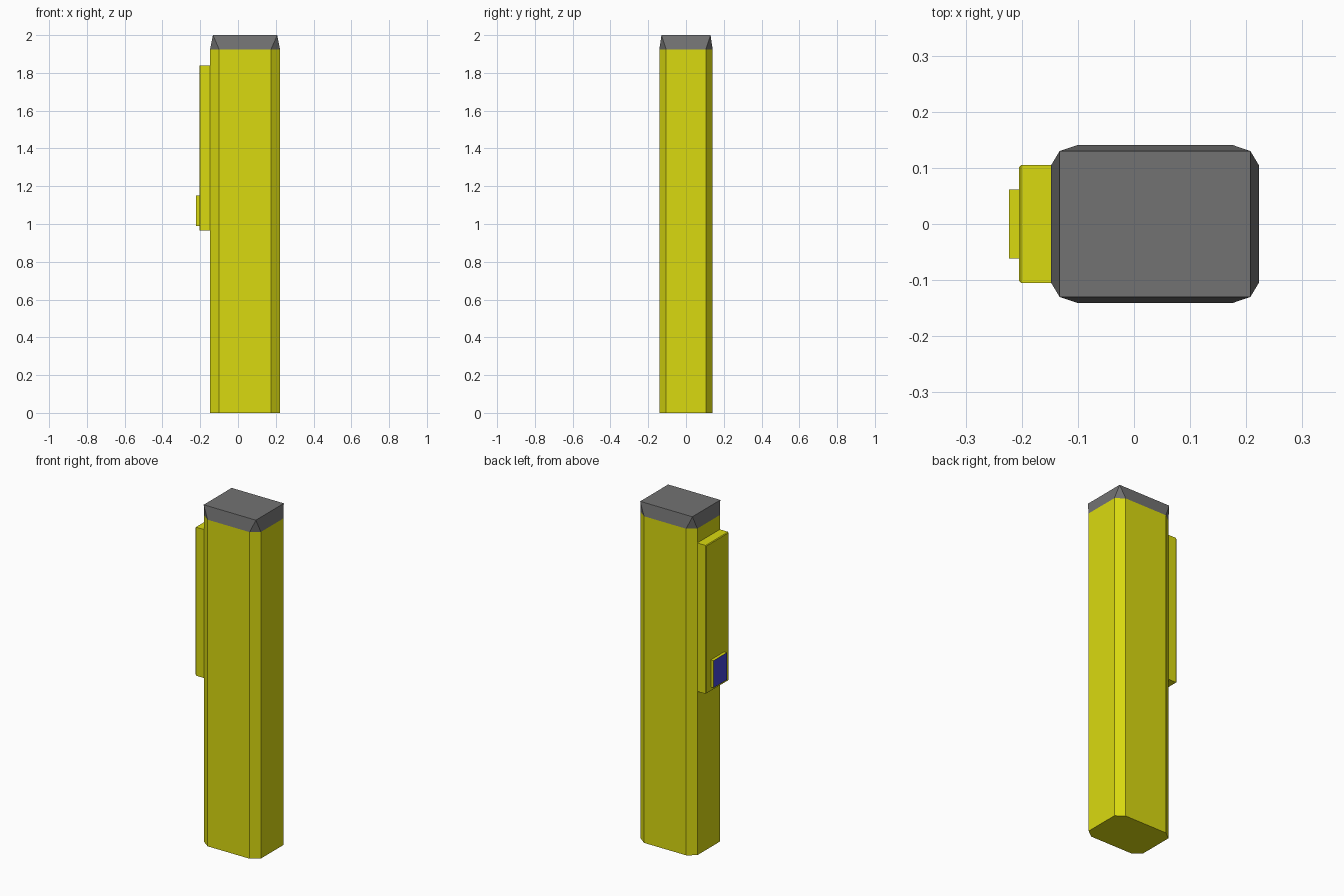
import bpy, bmesh

if "Cube" in bpy.data.objects:
    bpy.data.objects.remove(bpy.data.objects["Cube"])


def material(name, r, g, b):
    m = bpy.data.materials.new(name)
    m.use_nodes = True
    m.diffuse_color = (r, g, b, 1)
    m.node_tree.nodes["Principled BSDF"].inputs["Base Color"].default_value = (r, g, b, 1)
    return m


yellow = material("yellow", 0.70, 0.70, 0.005)
grey = material("grey", 0.17, 0.17, 0.17)
blue = material("blue", 0.06, 0.065, 0.68)


def finish(name, bm, *mats):
    bmesh.ops.recalc_face_normals(bm, faces=bm.faces)
    mesh = bpy.data.meshes.new(name)
    bm.to_mesh(mesh)
    bm.free()
    for m in mats:
        mesh.materials.append(m)
    obj = bpy.data.objects.new(name, mesh)
    bpy.context.collection.objects.link(obj)
    return obj


def octagon(cx, hx, hy, ix, iy):
    """Rectangle outline with cut corners, counter-clockwise."""
    quarter = [(hx, iy), (ix, hy)]
    pts = quarter + [(-x, y) for x, y in reversed(quarter)]
    pts += [(-x, -y) for x, y in pts]
    return [(cx + x, y) for x, y in pts]


def block(x0, x1, hy, z0, z1):
    """Box symmetric in y."""
    bm = bmesh.new()
    bmesh.ops.create_cube(bm, size=1)
    for v in bm.verts:
        v.co.x = x1 if v.co.x > 0 else x0
        v.co.y = hy if v.co.y > 0 else -hy
        v.co.z = z1 if v.co.z > 0 else z0
    return bm


CX, CAP_Z, TOP = 0.0375, 1.925, 2.0
outline = octagon(CX, 0.185, 0.141, 0.1375, 0.105)

# Body: chamfered column
bm = bmesh.new()
base = bm.faces.new([bm.verts.new((x, y, 0)) for x, y in outline])
top = bmesh.ops.extrude_face_region(bm, geom=[base])["geom"]
for v in top:
    if isinstance(v, bmesh.types.BMVert):
        v.co.z = CAP_Z
finish("body", bm, yellow)

# Cap: octagon rising to a plain rectangle, with triangular corner facets
bm = bmesh.new()
low = [bm.verts.new((x, y, CAP_Z)) for x, y in outline]
signs = [(1, 1), (-1, 1), (-1, -1), (1, -1)]
high = [bm.verts.new((CX + sx * 0.17, sy * 0.13, TOP)) for sx, sy in signs]
for i in range(4):
    a, b, c = low[2 * i], low[2 * i + 1], low[(2 * i + 2) % 8]
    bm.faces.new((a, b, high[i]))
    bm.faces.new((b, c, high[(i + 1) % 4], high[i]))
bm.faces.new(high)
bm.faces.new(low)
finish("cap", bm, grey)

# Side panel with a fine bevel round its outer face
bm = block(-0.205, -0.14, 0.105, 0.965, 1.84)
rim = [e for e in bm.edges if all(v.co.x < -0.2 for v in e.verts)]
bmesh.ops.bevel(bm, geom=rim, offset=0.004, segments=1, affect='EDGES')
finish("side_panel", bm, yellow)

# Button with a blue outer face
bm = block(-0.223, -0.2, 0.0615, 0.99, 1.15)
bm.normal_update()
for f in bm.faces:
    f.material_index = 1 if f.normal.x < -0.9 else 0
finish("button", bm, yellow, blue)
